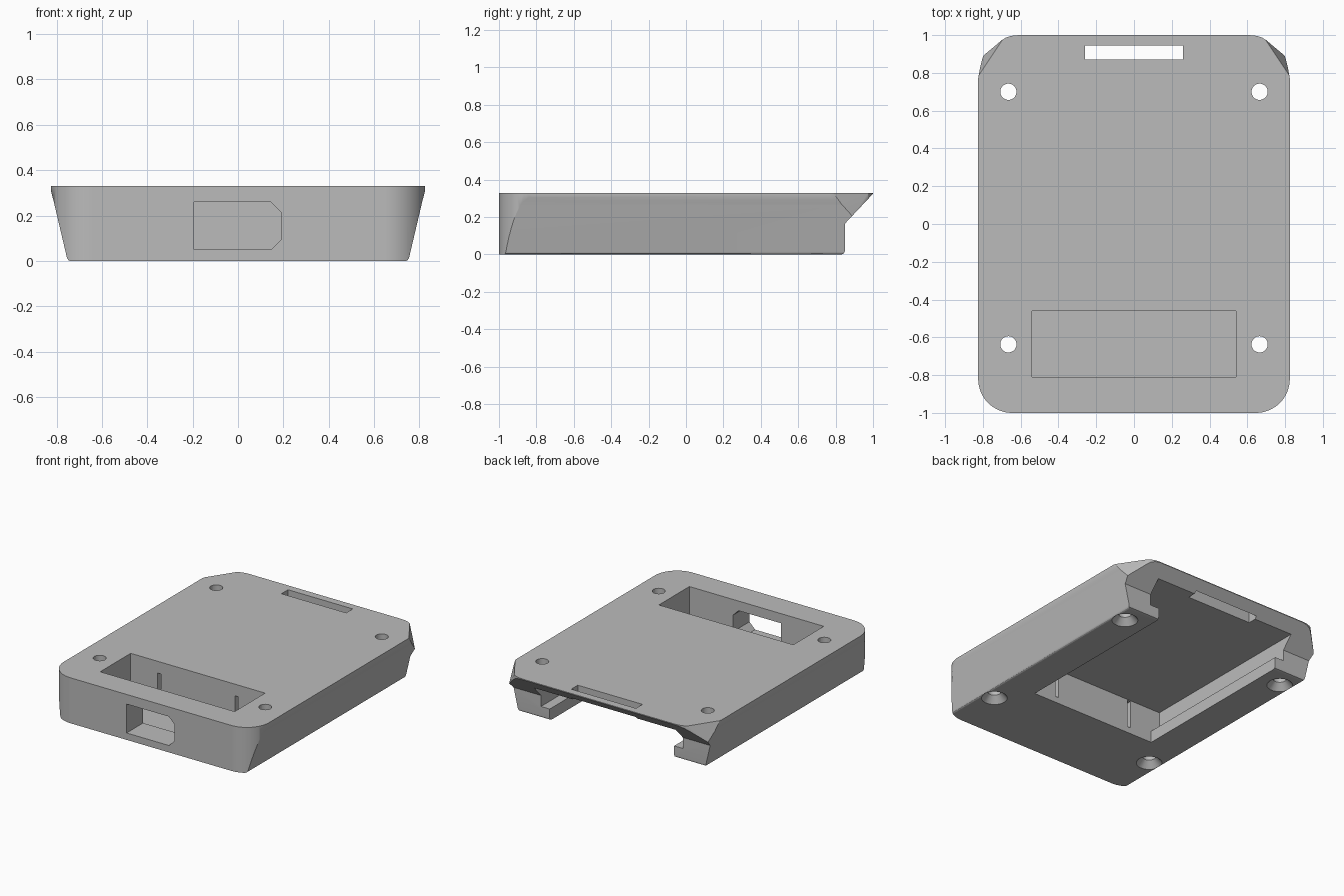
import bpy, bmesh, math
from mathutils import Vector

if "Cube" in bpy.data.objects:
    bpy.data.objects.remove(bpy.data.objects["Cube"], do_unlink=True)

grey = bpy.data.materials.new("plain grey")
grey.use_nodes = True
colour = (0.5, 0.5, 0.5, 1)
grey.diffuse_color = colour
grey.node_tree.nodes["Principled BSDF"].inputs["Base Color"].default_value = colour


def add_object(name, bm):
    bmesh.ops.recalc_face_normals(bm, faces=bm.faces)
    mesh = bpy.data.meshes.new(name)
    bm.to_mesh(mesh)
    bm.free()
    mesh.materials.append(grey)
    obj = bpy.data.objects.new(name, mesh)
    bpy.context.collection.objects.link(obj)
    return obj


def prism(name, points, axis, low, high):
    """Extrude a 2D outline along the x, y or z axis."""
    place = {"x": lambda a, b, t: (t, a, b),
             "y": lambda a, b, t: (a, t, b),
             "z": lambda a, b, t: (a, b, t)}[axis]
    bm = bmesh.new()
    ends = [[bm.verts.new(place(a, b, t)) for a, b in points] for t in (low, high)]
    for end in ends:
        bm.faces.new(end)
    for i in range(len(points)):
        j = (i + 1) % len(points)
        bm.faces.new((ends[0][i], ends[0][j], ends[1][j], ends[1][i]))
    return add_object(name, bm)


def cone(name, x, y, z0, z1, r0, r1):
    bm = bmesh.new()
    bmesh.ops.create_cone(bm, cap_ends=True, segments=40, radius1=r0, radius2=r1, depth=z1 - z0)
    bmesh.ops.translate(bm, verts=bm.verts, vec=(x, y, (z0 + z1) / 2))
    return add_object(name, bm)


def mirrored(half):
    """Close a right-hand half outline with its mirror image."""
    return half + [(-a, b) for a, b in reversed(half)]


def rect(a0, a1, b0, b1):
    return [(a0, b0), (a1, b0), (a1, b1), (a0, b1)]


def combine(obj, tools, operation):
    """Apply exact booleans and remove the helper shapes."""
    for tool in tools:
        tool.hide_render = True
        mod = obj.modifiers.new("cut", "BOOLEAN")
        mod.operation = operation
        mod.solver = "EXACT"
        mod.object = tool
    graph = bpy.context.evaluated_depsgraph_get()
    mesh = bpy.data.meshes.new_from_object(obj.evaluated_get(graph))
    obj.modifiers.clear()
    obj.data = mesh
    for tool in tools:
        bpy.data.objects.remove(tool, do_unlink=True)


# Shell: plan outline, crossed with the tapered section and the side profile
TOP = 0.33
radius, steps = 0.18, 16
front_arc = []
for i in range(steps + 1):
    t = -math.pi / 2 * (1 - i / steps)
    front_arc.append((0.645 + radius * math.cos(t), -0.82 + radius * math.sin(t)))
back_corner = [(0.825, 0.77), (0.805, 0.885), (0.70, 0.973), (0.68, 0.986), (0.65, 0.996), (0.61, 1)]
shell = prism("case_shell", mirrored(front_arc + back_corner), "z", 0, TOP)

taper = prism("taper_tool", mirrored([(0.738, -0.001), (0.748, 0.004), (0.754, 0.014), (0.813, 0.265),
                                      (0.820, 0.29), (0.826, 0.315), (0.826, 0.4)]), "y", -1.2, 1.2)
side = prism("side_tool", [(-1.1, -0.1), (0.83, -0.1), (0.83, 0), (0.844, 0.006), (0.85, 0.02), (0.85, 0.165),
                           (1, 0.325), (1.1, 0.325), (1.1, 0.4), (-1.1, 0.4)], "x", -1.1, 1.1)
combine(shell, [taper, side], "INTERSECT")

# Slanted facets on the two back corners
bm = bmesh.new()
bm.from_mesh(shell.data)
for s in (1, -1):
    a, b, c = (Vector((s * x, y, z)) for x, y, z in
               ((0.70, 0.97, TOP), (0.82, 0.79, TOP), (0.80, 0.885, 0.21)))
    normal = (b - a).cross(c - a) * s
    cut = bmesh.ops.bisect_plane(bm, geom=bm.verts[:] + bm.edges[:] + bm.faces[:],
                                 plane_co=a, plane_no=normal, clear_outer=True)
    rim = [e for e in cut["geom_cut"] if isinstance(e, bmesh.types.BMEdge)]
    bmesh.ops.holes_fill(bm, edges=rim)
bmesh.ops.recalc_face_normals(bm, faces=bm.faces)
bm.to_mesh(shell.data)
bm.free()

# Openings: rear bay with side ledges, front pocket, plug port, strap slot
tools = [
    prism("bay_tool", mirrored([(0.5, -0.1), (0.5, 0.085), (0.57, 0.085), (0.57, 0.25)]), "y", -0.42, 1.2),
    prism("pocket_tool", rect(-0.54, 0.54, -0.81, -0.46), "z", 0.04, 0.5),
    prism("port_tool", [(-0.195, 0.05), (0.145, 0.05), (0.19, 0.095), (0.19, 0.215),
                        (0.145, 0.26), (-0.195, 0.26)], "y", -1.2, -0.7),
    prism("strap_slot_tool", rect(-0.26, 0.26, 0.87, 0.945), "z", 0.1, 0.5),
]
# Wire slits between the pocket and the bay
for x in (-0.31, 0.31):
    tools.append(prism("slit_tool", rect(x - 0.013, x + 0.013, 0.045, 0.245), "y", -0.5, -0.4))
# Countersunk screw holes
for x in (-0.665, 0.665):
    for y in (-0.637, 0.70):
        tools.append(cone("screw_tool", x, y, -0.1, 0.5, 0.043, 0.043))
        tools.append(cone("countersink_tool", x, y, -0.01, 0.05, 0.094, 0.04))
combine(shell, tools, "DIFFERENCE")

# Smooth the rounded corners, keep the hard edges
bpy.ops.object.select_all(action="DESELECT")
shell.select_set(True)
bpy.context.view_layer.objects.active = shell
bpy.ops.object.shade_smooth_by_angle(angle=math.radians(25))
weighted = shell.modifiers.new("flat_sides", "WEIGHTED_NORMAL")
weighted.keep_sharp = True
